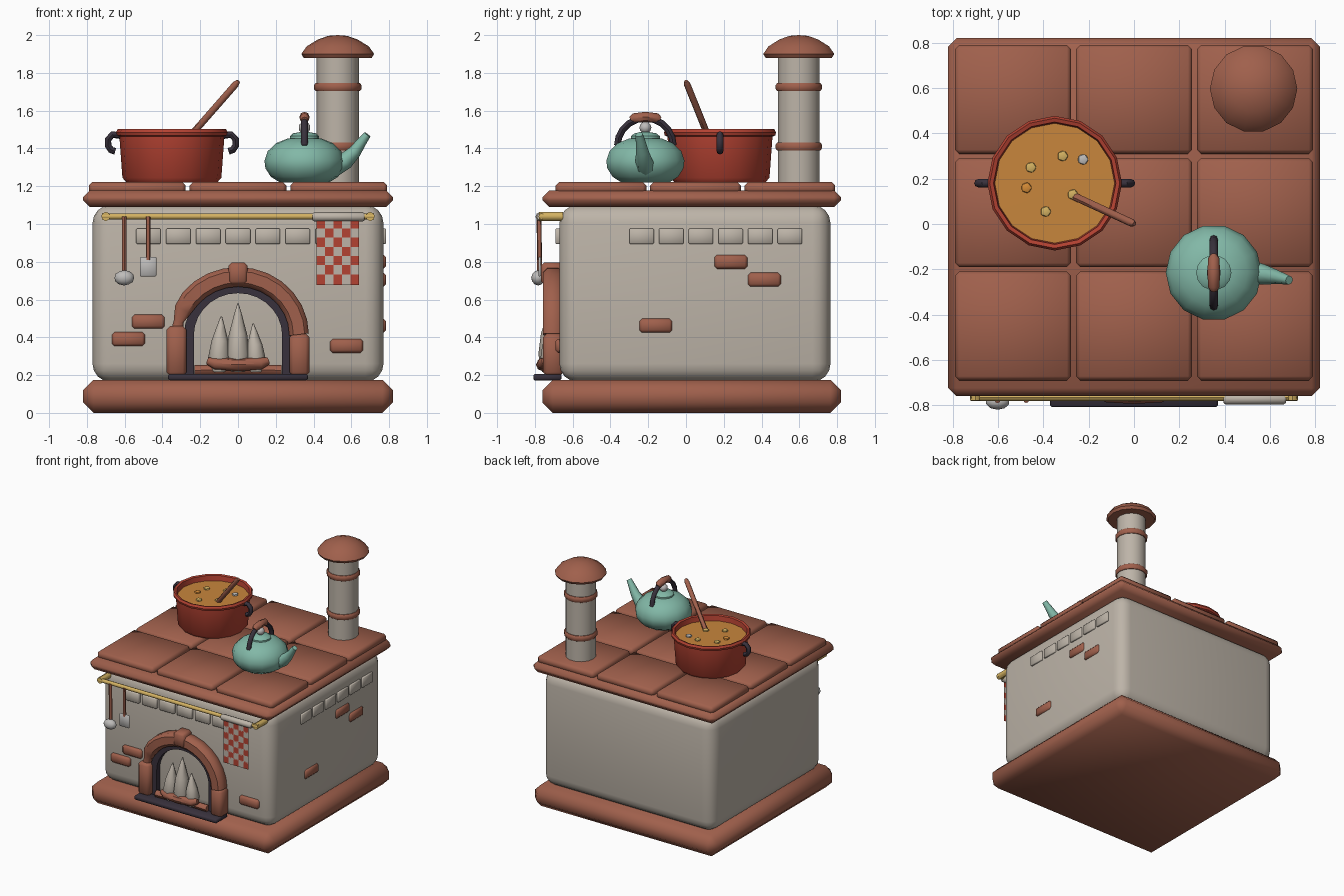
import bpy, bmesh, math
from mathutils import Vector, Matrix

if "Cube" in bpy.data.objects:
    bpy.data.objects.remove(bpy.data.objects["Cube"])


def material(name, r, g, b):
    lin = lambda c: ((c / 255 + 0.055) / 1.055) ** 2.4
    m = bpy.data.materials.new(name)
    m.diffuse_color = (lin(r), lin(g), lin(b), 1)
    m.use_nodes = True
    m.node_tree.nodes["Principled BSDF"].inputs["Base Color"].default_value = m.diffuse_color
    return m


BRICK = material("terracotta", 160, 96, 76)
STONE = material("plaster_grey", 189, 180, 168)
DARK = material("dark_iron", 56, 49, 60)
RED = material("enamel_red", 180, 66, 50)
TEAL = material("kettle_teal", 130, 184, 167)
SOUP = material("soup_amber", 200, 134, 60)
GOLD = material("brass", 212, 178, 98)
CARROT = material("carrot_orange", 214, 140, 55)
STEEL = material("pale_steel", 190, 188, 186)


def add(name, bm, *mats, angle=45):
    bmesh.ops.recalc_face_normals(bm, faces=bm.faces)
    me = bpy.data.meshes.new(name)
    bm.to_mesh(me)
    bm.free()
    ob = bpy.data.objects.new(name, me)
    bpy.context.collection.objects.link(ob)
    for m in mats:
        me.materials.append(m)
    bpy.ops.object.select_all(action='DESELECT')
    ob.select_set(True)
    bpy.context.view_layer.objects.active = ob
    bpy.ops.object.shade_smooth_by_angle(angle=math.radians(angle))
    return ob


def box(name, lo, hi, mat, bevel=0.0, segs=1, angle=50):
    lo, hi = Vector(lo), Vector(hi)
    bm = bmesh.new()
    bmesh.ops.create_cube(bm, size=1)
    for v in bm.verts:
        v.co = (lo + hi) / 2 + Vector(a * b for a, b in zip(v.co, hi - lo))
    if bevel:
        bmesh.ops.bevel(bm, geom=bm.edges[:], offset=bevel, segments=segs,
                        profile=0.5, affect='EDGES')
    return add(name, bm, mat, angle=angle)


def lathe(name, profile, x, y, mat, sides=14):
    bm = bmesh.new()
    rings = [[bm.verts.new((x + r * math.cos(a), y + r * math.sin(a), z))
              for a in (2 * math.pi * i / sides for i in range(sides))]
             for r, z in profile]
    for p, q in zip(rings, rings[1:]):
        for i in range(sides):
            j = (i + 1) % sides
            bm.faces.new((p[i], p[j], q[j], q[i]))
    bmesh.ops.remove_doubles(bm, verts=bm.verts[:], dist=1e-5)
    return add(name, bm, mat)


def sweep(name, pts, mat, radii=1.0, section=None, ref=(0, 1, 0), sides=8):
    """Sweep a round or given cross-section along points."""
    pts = [Vector(p) for p in pts]
    n = len(pts)
    if not isinstance(radii, (list, tuple)):
        radii = [radii] * n
    if section is None:
        section = [(math.cos(2 * math.pi * i / sides), math.sin(2 * math.pi * i / sides))
                   for i in range(sides)]
    bm, rings = bmesh.new(), []
    for i, p in enumerate(pts):
        t = (pts[min(i + 1, n - 1)] - pts[max(i - 1, 0)]).normalized()
        u = Vector(ref)
        u = (u - t * u.dot(t)).normalized()
        w = t.cross(u)
        rings.append([bm.verts.new(p + (u * a + w * b) * radii[i]) for a, b in section])
    k = len(section)
    for p, q in zip(rings, rings[1:]):
        for i in range(k):
            j = (i + 1) % k
            bm.faces.new((p[i], p[j], q[j], q[i]))
    bm.faces.new(rings[0])
    bm.faces.new(rings[-1])
    return add(name, bm, mat)


def ball(name, c, r, mat, scale=(1, 1, 1), sub=2):
    bm = bmesh.new()
    bmesh.ops.create_icosphere(bm, subdivisions=sub, radius=r,
                               matrix=Matrix.Translation(c) @ Matrix.Diagonal((*scale, 1)))
    return add(name, bm, mat)


# Stove block: plinth, body, worktop slab and nine tiles
box("plinth", (-.82, -.76, 0), (.82, .82, .175), BRICK, .055)
box("body", (-.77, -.67, .165), (.77, .765, 1.1), STONE, .095, 4)
box("worktop", (-.82, -.76, 1.09), (.82, .82, 1.178), BRICK, .036)
for i in range(3):
    for j in range(3):
        x, y = (i - 1) * .534, .05 + (j - 1) * .5
        box("worktop_tile", (x - .256, y - .24, 1.16), (x + .256, y + .24, 1.222), BRICK, .018)

# Raised plaster tiles and loose bricks on front and right side
for i in range(7):
    x = (i - 3) * .158
    box("front_tile", (x - .065, -.692, .895), (x + .065, -.65, .975), STONE, .004)
for i in range(6):
    y = -.235 + i * .157
    box("side_tile", (.75, y - .065, .895), (.784, y + .065, .975), STONE, .004)
for x, z in ((-.58, .39), (-.475, .483), (.575, .355)):
    box("front_brick", (x - .087, -.692, z - .037), (x + .087, -.65, z + .037), BRICK, .014)
for y, z in ((.238, .80), (.415, .705), (-.16, .462)):
    box("side_brick", (.75, y - .087, z - .037), (.784, y + .087, z + .037), BRICK, .014)

# Fireplace: jambs, arch (pinched at its left foot), keystone, dark lining
for s, top in ((-1, .46), (1, .42)):
    box("fireplace_jamb", (s * .325 - .053, -.757, .195), (s * .325 + .053, -.65, top), BRICK, .02)
octagon = [(-.052, -.03), (-.03, -.052), (.03, -.052), (.052, -.03),
           (.052, .03), (.03, .052), (-.03, .052), (-.052, .03)]
arc = [math.pi * i / 14 for i in range(15)]
sweep("fireplace_arch", [(.323 * math.cos(a), -.705, .415 + .305 * math.sin(a)) for a in arc],
      BRICK, [1] * 12 + [.9, .5, .7], octagon)
box("keystone", (-.05, -.768, .68), (.05, -.65, .795), BRICK, .016)
sweep("fireplace_lining",
      [(.26, -.685, .2)] + [(.26 * math.cos(a), -.685, .41 + .25 * math.sin(a)) for a in arc]
      + [(-.26, -.685, .2)], DARK, 1, [(-.025, -.026), (.025, -.026), (.025, .026), (-.025, .026)])
box("hearth_plate", (-.37, -.808, .172), (.37, -.66, .206), DARK, .008)

# Logs and flames
sweep("back_log", [(-.23, -.715, .225), (0, -.715, .23), (.23, -.715, .225)], BRICK, .028)
sweep("front_log", [(-.16, -.745, .275), (-.12, -.755, .262), (0, -.76, .255),
                    (.12, -.755, .262), (.16, -.745, .275)], BRICK, [.02, .032, .034, .032, .02])
for x, tip, top, r in ((-.1, -.088, .51, .058), (0, 0, .578, .062), (.095, .08, .472, .052)):
    h = top - .22
    sweep("flame", [(x, -.715, .22), (x, -.72, .22 + h * .25), (x + (tip - x) * .4, -.72, .22 + h * .55),
                    (x + (tip - x) * .8, -.715, .22 + h * .85), (tip, -.71, top)],
          STONE, [r * .75, r, r * .78, r * .32, .004])

# Chimney with bands and cap
CX, CY = .528, .597
lathe("chimney_pipe", [(0, 1.2), (.112, 1.2), (.112, 1.92), (0, 1.92)], CX, CY, STONE)
for z in (1.41, 1.725):
    lathe("chimney_band", [(.1, z - .022), (.117, z - .022), (.125, z - .011), (.125, z + .011),
                           (.117, z + .022), (.1, z + .022)], CX, CY, BRICK)
lathe("chimney_cap", [(0, 1.88), (.18, 1.88), (.193, 1.9), (.165, 1.94), (.105, 1.977),
                      (.05, 1.996), (0, 2.0)], CX, CY, BRICK)

# Soup pot
PX, PY = -.35, .18
lathe("pot", [(0, 1.22), (.24, 1.22), (.262, 1.245), (.278, 1.463), (.292, 1.468), (.297, 1.485),
              (.287, 1.502), (.27, 1.497), (.262, 1.44), (0, 1.44)], PX, PY, RED, 16)
lathe("soup", [(.265, 1.44), (.265, 1.457), (0, 1.46)], PX, PY, SOUP, 16)
for s in (-1, 1):
    sweep("pot_handle", [(PX + s * dx, PY, z) for dx, z in
                         ((.27, 1.468), (.315, 1.473), (.338, 1.447), (.338, 1.415),
                          (.322, 1.392), (.3, 1.385))], DARK, .018)
for x, y, m in ((-.455, .25, GOLD), (-.315, .3, GOLD), (-.225, .285, STEEL),
                (-.475, .16, CARROT), (-.39, .055, GOLD), (-.27, .13, GOLD)):
    ball("vegetable_piece", (x, y, 1.46), .026, m, (1, 1, .7), 1)
sweep("stirring_spoon", [(-.275, .127, 1.44), (-.012, .006, 1.74), (.002, 0, 1.757)],
      BRICK, [.018, .018, .01])

# Kettle: body, lid, knob, arched handle, grip, spout
KX, KY = .352, -.215
lathe("kettle_body", [(0, 1.22), (.13, 1.22), (.178, 1.25), (.207, 1.295), (.212, 1.335), (.195, 1.385),
                      (.15, 1.428), (.09, 1.452), (0, 1.46)], KX, KY, TEAL)
lathe("kettle_lid", [(.078, 1.44), (.078, 1.465), (.06, 1.48), (0, 1.49)], KX, KY, TEAL)
ball("kettle_knob", (KX, KY, 1.51), .032, STEEL)
bow = [math.pi * i / 10 for i in range(11)]
sweep("kettle_handle", [(KX, KY + .148 * math.cos(a), 1.415 + .145 * math.sin(a)) for a in bow],
      DARK, .018, ref=(1, 0, 0))
sweep("kettle_grip", [(KX, KY + dy, z) for dy, z in ((-.078, 1.552), (-.062, 1.56), (0, 1.567),
                                                    (.062, 1.56), (.078, 1.552))],
      BRICK, [.016, .026, .027, .026, .016], ref=(1, 0, 0))
sweep("kettle_spout", [(.5, -.212, 1.3), (.57, -.222, 1.335), (.62, -.232, 1.385),
                       (.655, -.24, 1.435), (.685, -.248, 1.474)],
      TEAL, [.055, .045, .034, .026, .02])

# Brass rail with wall brackets
sweep("rail", [(-.72, -.765, 1.04), (.72, -.765, 1.04)], GOLD, .016)
for s in (-1, 1):
    sweep("rail_bracket", [(s * .7, -.65, 1.04), (s * .7, -.778, 1.04)], GOLD, .024, ref=(0, 0, 1))

# Checked towel, folded over the rail
sweep("towel_fold", [(.395, -.772, 1.038), (.405, -.772, 1.038), (.66, -.772, 1.038), (.67, -.772, 1.038)],
      STONE, [.018, .025, .025, .018])
bm = bmesh.new()
bmesh.ops.create_grid(bm, x_segments=5, y_segments=7, size=1)
for f in bm.faces:
    c = f.calc_center_median()
    col, row = int((c.x + 1) * 2.5), int((c.y + 1) * 3.5)
    f.material_index = (col + row) % 2
for v in bm.verts:
    v.co = (.528 + v.co.x * .113, -.782, .855 + v.co.y * .17)
bmesh.ops.solidify(bm, geom=bm.faces[:], thickness=.008)
add("towel", bm, RED, STONE)

# Hanging ladle and spatula
sweep("ladle_handle", [(-.602, -.778, 1.04), (-.602, -.775, .73)], BRICK, .013)
ball("ladle_bowl", (-.602, -.783, .715), .054, STEEL, (1, .68, .75))
sweep("spatula_handle", [(-.476, -.778, 1.04), (-.476, -.775, .81)], BRICK, .012)
box("spatula_blade", (-.52, -.782, .722), (-.432, -.768, .826), STEEL, .005)
